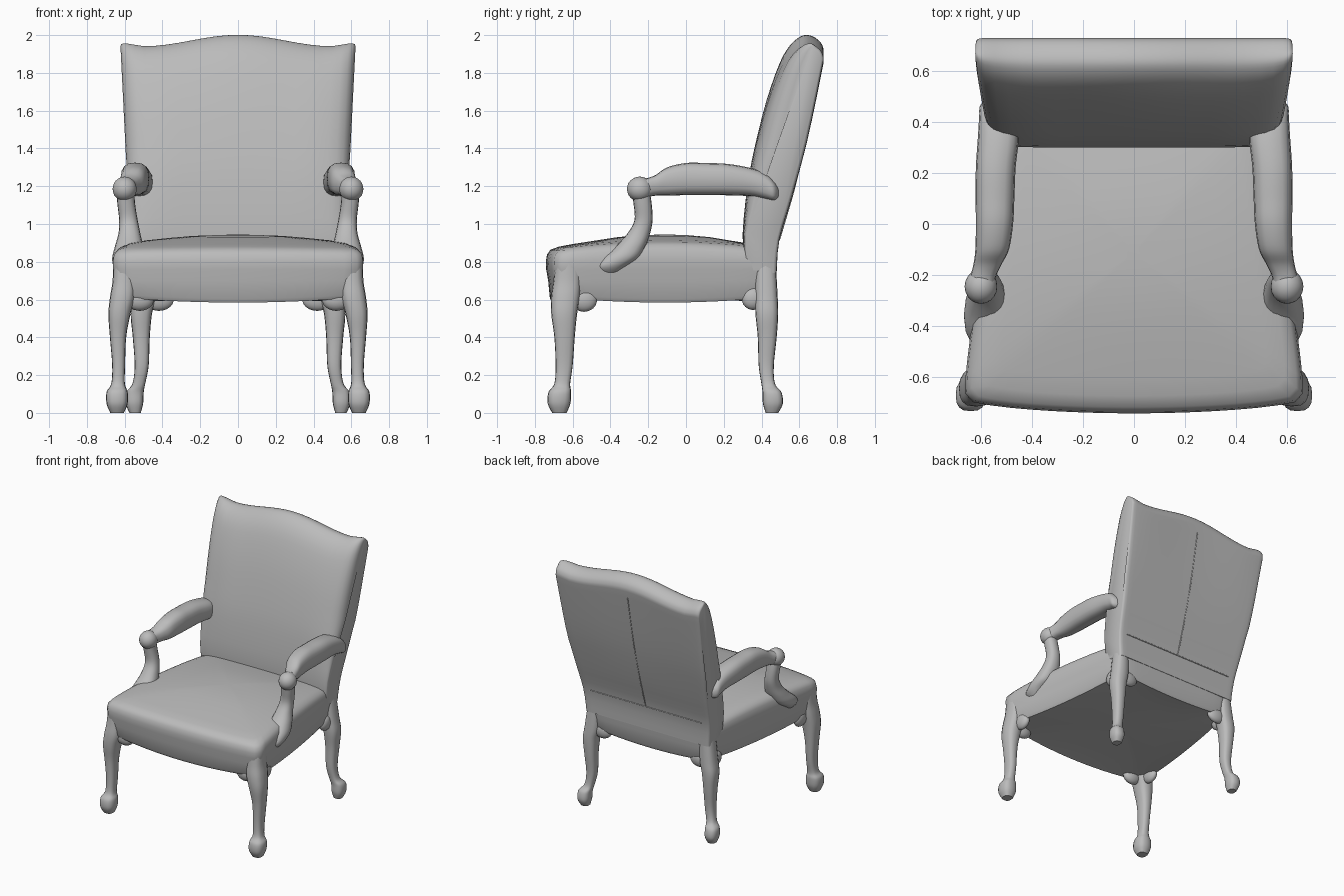
import bpy, bmesh, math
from mathutils import Vector

cube = bpy.data.objects.get("Cube")
if cube:
    bpy.data.objects.remove(cube)

GREY = (0.5, 0.5, 0.5, 1)
mat = bpy.data.materials.new("soft grey")
mat.use_nodes = True
mat.diffuse_color = GREY
bsdf = next(n for n in mat.node_tree.nodes if n.type == 'BSDF_PRINCIPLED')
bsdf.inputs["Base Color"].default_value = GREY


def spline(rows, steps):
    """Catmull-Rom interpolation of equal-length rows."""
    out = []
    for i in range(len(rows) - 1):
        a, b, c, d = (rows[max(0, min(len(rows) - 1, i + k))] for k in (-1, 0, 1, 2))
        for s in range(steps):
            t = s / steps
            out.append([0.5 * (2 * q + (r - p) * t + (2 * p - 5 * q + 4 * r - w) * t * t
                               + (3 * q - p - 3 * r + w) * t ** 3)
                        for p, q, r, w in zip(a, b, c, d)])
    return out + [list(rows[-1])]


def finish(name, bm, mirror=False, angle=50):
    bmesh.ops.recalc_face_normals(bm, faces=bm.faces)
    me = bpy.data.meshes.new(name)
    bm.to_mesh(me)
    bm.free()
    ob = bpy.data.objects.new(name, me)
    bpy.context.collection.objects.link(ob)
    me.materials.append(mat)
    if mirror:
        ob.modifiers.new("Mirror", 'MIRROR')
    bpy.ops.object.select_all(action='DESELECT')
    ob.select_set(True)
    bpy.context.view_layer.objects.active = ob
    bpy.ops.object.shade_smooth_by_angle(angle=math.radians(angle))


def skin(name, rings, mirror=False):
    """Join rings of points into a closed tube."""
    bm = bmesh.new()
    loops = [[bm.verts.new(p) for p in ring] for ring in rings]
    n = len(loops[0])
    for a, b in zip(loops, loops[1:]):
        for i in range(n):
            j = (i + 1) % n
            bm.faces.new((a[i], a[j], b[j], b[i]))
    bm.faces.new(loops[0])
    bm.faces.new(loops[-1])
    finish(name, bm, mirror)


def limb(name, rows, along, power=1.0, sides=16, steps=5):
    """Mirrored limb; rows hold x, y, z and two radii, rings lie across 'along'."""
    rings = []
    for x, y, z, ra, rb in spline(rows, steps):
        ring = []
        for i in range(sides):
            t = math.tau * i / sides
            c, s = (math.copysign(abs(f) ** power, f) for f in (math.cos(t), math.sin(t)))
            ring.append((x + ra * c, y + rb * s, z) if along == 'z' else (x + ra * c, y, z + rb * s))
        rings.append(ring)
    skin(name, rings, True)


def blob(name, centre, size):
    bm = bmesh.new()
    bmesh.ops.create_icosphere(bm, subdivisions=3, radius=1)
    for v in bm.verts:
        v.co = Vector(centre) + Vector([a * b for a, b in zip(v.co, size)])
    finish(name, bm, True)


# Cabriole legs, ending in ball feet
limb("front_leg", [(.60, -.62, .81, .06, .07), (.602, -.628, .70, .062, .074),
                   (.612, -.638, .61, .066, .076), (.628, -.645, .52, .058, .068),
                   (.635, -.643, .40, .043, .054), (.632, -.645, .25, .034, .045),
                   (.635, -.655, .155, .036, .042), (.64, -.668, .11, .056, .06),
                   (.64, -.672, .05, .056, .06), (.64, -.67, 0, .036, .038)], 'z', .75)
limb("rear_leg", [(.48, .42, .80, .05, .055), (.495, .425, .62, .06, .06),
                  (.512, .428, .52, .056, .06), (.512, .43, .40, .045, .05),
                  (.51, .425, .25, .037, .04), (.525, .435, .155, .034, .036),
                  (.545, .455, .11, .046, .05), (.548, .46, .05, .046, .053),
                  (.545, .455, 0, .03, .033)], 'z', .75)

# Carved ears beside the leg tops
for name, centre, size in (("front_ear", (.52, -.645, .60), (.075, .04, .06)),
                           ("front_side_ear", (.605, -.54, .60), (.036, .07, .065)),
                           ("rear_ear", (.42, .43, .60), (.08, .034, .06)),
                           ("rear_side_ear", (.50, .355, .605), (.036, .06, .06))):
    blob(name, centre, size)


# Seat: concentric rings of a tapered plan, domed on top
def plan(t, scale):
    c, s = math.cos(t), math.sin(t)
    u, v = (math.copysign(min(1, abs(f) * 1.41), f) for f in (c, s))
    corner = abs(u * v) ** 8
    u, v = u * (1 - .022 * corner), v * (1 - .022 * corner)
    y = -.11 + .58 * v
    if v < 0:
        y -= .04 * (1 - u * u) * v * v
    x = u * (.586 - .078 * v)
    return x * scale, -.11 + (y + .11) * scale, u, v


def seat_ring(scale, z, dome=0, sag=0, swell=0):
    ring = []
    for i in range(64):
        x, y, u, v = plan(math.tau * (i + .5) / 64, scale)
        mid = 1 - min(abs(u), abs(v)) ** 2
        ring.append((x, y, z + dome * mid - sag * mid + swell * u * u * (1 - v * v)))
    return ring


skin("seat", [seat_ring(.05, .60), seat_ring(.6, .60, sag=.005), seat_ring(.92, .607, sag=.018),
              seat_ring(.965, .612, sag=.028), seat_ring(.985, .63, sag=.025), seat_ring(1, .70),
              seat_ring(1.017, .76), seat_ring(1.02, .80, swell=.01),
              seat_ring(1.01, .835, .003, swell=.02), seat_ring(.98, .858, .006, swell=.025),
              seat_ring(.91, .874, .006, swell=.025), seat_ring(.8, .888, .005, swell=.022),
              seat_ring(.6, .908, .004, swell=.015), seat_ring(.4, .928, .003, swell=.006),
              seat_ring(.2, .941), seat_ring(.05, .944)])


# Backrest: one side profile swept across the width, with a serpentine crest
def crest(x):
    a = min(abs(x) / .5, 1)
    return -.03 * (1 - math.cos(math.pi * a)) + .02 * max(0, (abs(x) - .5) / .12)


def half_width(z):
    return .53 + .06 * min(1, max(0, (z - .75) / .6)) + .03 * max(0, (z - 1.3) / .65)


profile = spline([(.31, .76), (.30, .95), (.325, 1.2), (.362, 1.4), (.425, 1.65), (.495, 1.85),
                  (.55, 1.945), (.605, 1.992), (.65, 2.0), (.70, 1.975), (.727, 1.93),
                  (.718, 1.85), (.64, 1.45), (.563, 1.15), (.495, .92), (.48, .74)], 3)


def back_ring(u, front, rear):
    """Cross-section whose front and rear are drawn in towards the middle."""
    ring = []
    for y, z in profile:
        axis = .39 + .30 * max(0, (z - .8) / 1.2)
        x = u * half_width(z)
        rise = max(0, (z - 1.2) / .8)
        puff = front * min(1, max(.25, (z - .8) / .6))
        shrink = puff if y < axis else rear
        ring.append((x, axis + (y - axis) * (1 - shrink), z + crest(x) * rise - rear * .1 * rise))
    return ring


ends = [(1, .62, .2), (.993, .48, .09), (.975, .35, .025), (.94, .22, 0),
        (.88, .12, 0), (.8, .06, 0), (.7, .02, 0)]
spans = [(-u, f, r) for u, f, r in ends] + [(i / 10, 0, 0) for i in range(-6, 7)] + ends[::-1]
skin("backrest", [back_ring(*s) for s in spans])


# Raised seams on the rear of the backrest
def seam(name, points, radius=.004):
    rings = []
    for p, q in zip(points, points[1:] + points[-1:]):
        side = (Vector(q) - Vector(p)).normalized() if q != p else side
        a = side.orthogonal().normalized()
        b = side.cross(a)
        rings.append([Vector(p) + radius * (a * math.cos(t) + b * math.sin(t))
                      for t in (math.tau * k / 8 for k in range(8))])
    skin(name, rings)


seam("rear_centre_seam", [(0, .495, .92), (0, .563, 1.15), (0, .64, 1.45), (0, .718, 1.85)])
seam("rear_lower_seam", [(-.48, .495, .92), (.48, .495, .92)])

# Padded arms running forward into scrolled knobs, on curved posts
limb("arm_pad", [(.598, -.27, 1.185, .05, .05), (.592, -.21, 1.192, .05, .05),
                 (.575, -.16, 1.205, .055, .055), (.556, -.10, 1.225, .066, .075),
                 (.547, .0, 1.238, .073, .085), (.545, .10, 1.238, .076, .085),
                 (.542, .22, 1.235, .078, .083), (.532, .34, 1.222, .08, .075),
                 (.535, .42, 1.20, .072, .068), (.545, .465, 1.175, .058, .05),
                 (.54, .49, 1.165, .03, .025)], 'y', .75)
blob("arm_knob", (.60, -.245, 1.185), (.064, .068, .066))
limb("arm_post", [(.598, -.245, 1.20, .048, .048), (.592, -.23, 1.11, .047, .048),
                  (.58, -.225, 1.02, .049, .048), (.575, -.25, .95, .058, .06),
                  (.578, -.295, .88, .074, .08), (.59, -.35, .82, .076, .098),
                  (.598, -.40, .77, .058, .075), (.59, -.41, .72, .02, .03)], 'z', .85)
